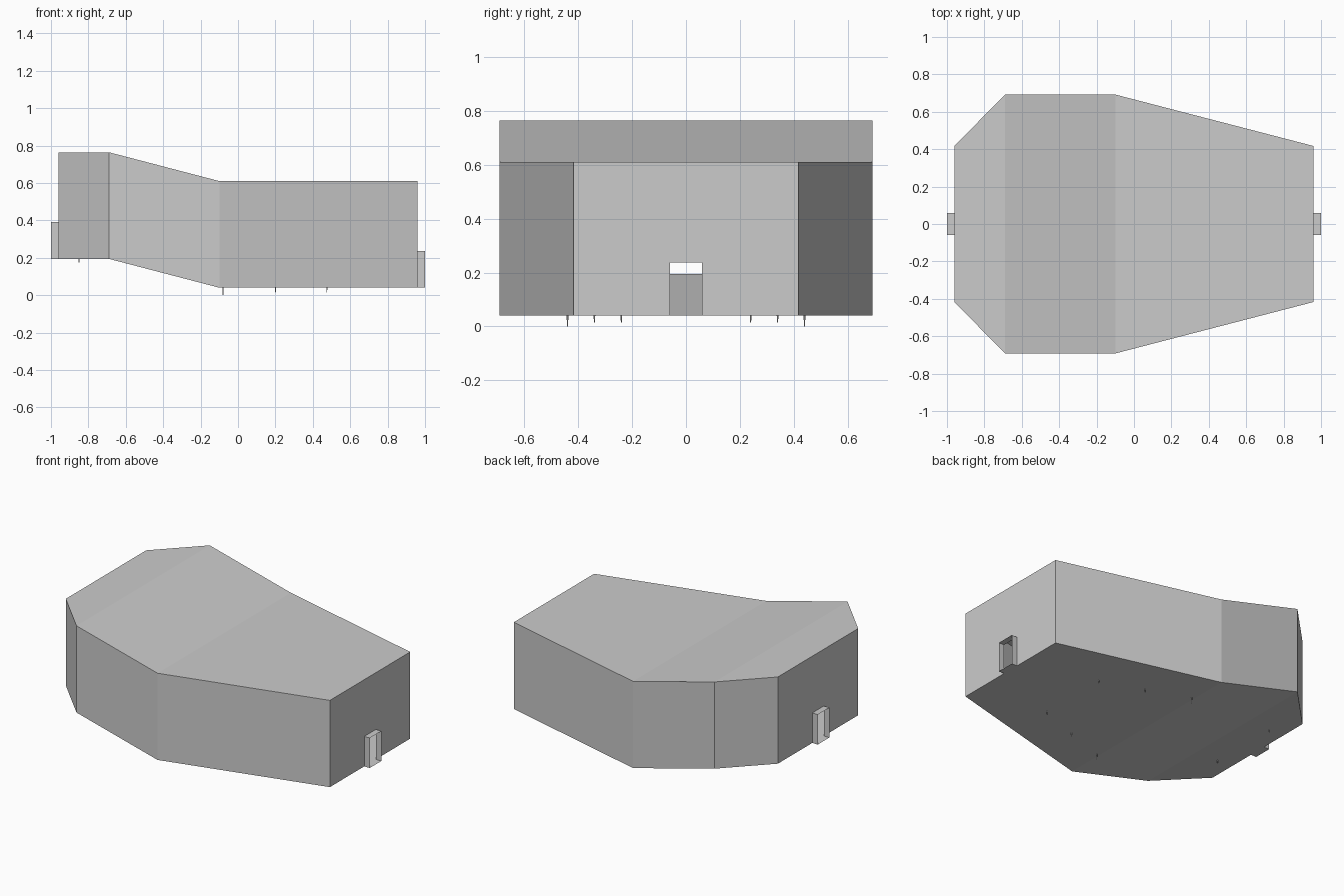
import bpy, bmesh

cube = bpy.data.objects.get("Cube")
if cube:
    bpy.data.objects.remove(cube, do_unlink=True)

grey = bpy.data.materials.new("plain_grey")
grey.use_nodes = True
GREY = (0.6, 0.6, 0.6, 1)
grey.diffuse_color = GREY
grey.node_tree.nodes["Principled BSDF"].inputs["Base Color"].default_value = GREY

HEIGHT = 0.57
DOOR_W, DOOR_H = 0.06, 0.197
END, OUT = 0.96, 1.0

# Stations along the hall: x, half width, floor height
STATIONS = [(-END, 0.417, 0.194), (-0.69, 0.692, 0.194),
            (-0.1, 0.692, 0.04), (END, 0.417, 0.04)]


def finish(bm, name):
    mesh = bpy.data.meshes.new(name)
    bm.to_mesh(mesh)
    bm.free()
    mesh.materials.append(grey)
    obj = bpy.data.objects.new(name, mesh)
    bpy.context.collection.objects.link(obj)
    return obj


def rect(bm, x, half, low, high):
    return [bm.verts.new((x, y, z)) for y, z in
            ((-half, low), (half, low), (half, high), (-half, high))]


def bridge(bm, a, b):
    for i in range(4):
        j = (i + 1) % 4
        bm.faces.new((a[i], b[i], b[j], a[j]))


# Hollow hall: floor, roof and side walls, with an open doorway in each end
bm = bmesh.new()
rings = [rect(bm, x, w, z, z + HEIGHT) for x, w, z in STATIONS]
for a, b in zip(rings, rings[1:]):
    bridge(bm, a, b)
for ring, (x, w, z), sign in ((rings[0], STATIONS[0], -1),
                              (rings[-1], STATIONS[-1], 1)):
    inner = rect(bm, x, DOOR_W, z, z + DOOR_H)
    # End wall around the doorway
    for i in (1, 2, 3):
        j = (i + 1) % 4
        bm.faces.new((ring[i], ring[j], inner[j], inner[i]))
    # Short open passage outside the doorway
    bridge(bm, inner, rect(bm, sign * OUT, DOOR_W, z, z + DOOR_H))
bmesh.ops.recalc_face_normals(bm, faces=bm.faces)
finish(bm, "hall_shell")

# Thin pegs that reach through the floor, mirrored across the hall
PEGS = [(0.475, 0.24, 0.04, 0.015), (0.2, 0.34, 0.04, 0.015),
        (-0.08, 0.44, 0.04, 0.0), (-0.85, 0.24, 0.194, 0.175)]
for n, (x, y, floor, tip) in enumerate(PEGS):
    for side, label in ((1, "back"), (-1, "front")):
        bm = bmesh.new()
        top = floor + 0.02
        bmesh.ops.create_cone(bm, cap_ends=True, segments=6, radius1=0.002,
                              radius2=0.004, depth=top - tip)
        bmesh.ops.translate(bm, verts=bm.verts,
                            vec=(x, side * y, (top + tip) / 2))
        finish(bm, f"floor_peg_{label}_{n + 1}")
